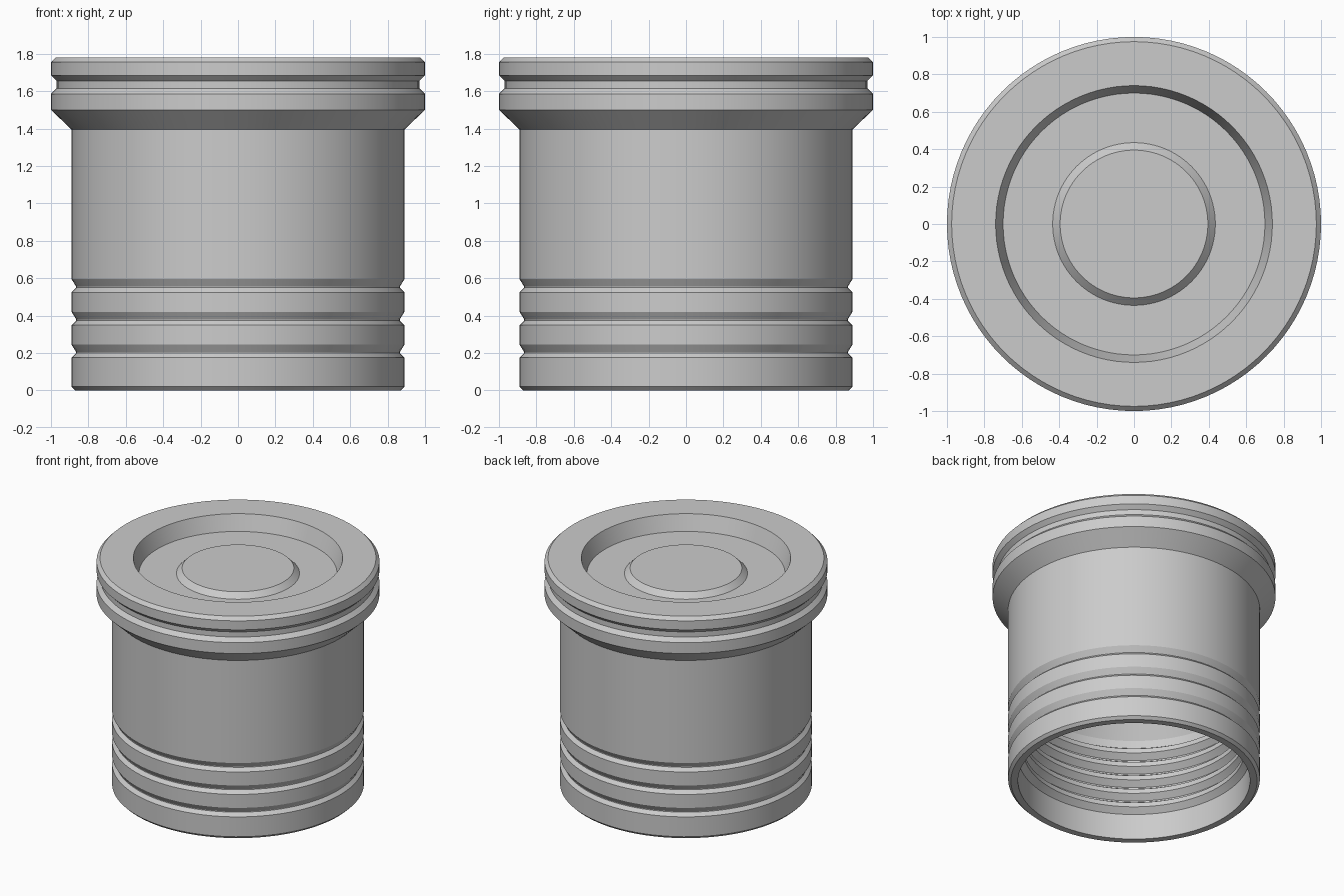
import bpy, bmesh, math

if "Cube" in bpy.data.objects:
    bpy.data.objects.remove(bpy.data.objects["Cube"])

SEGMENTS = 96

metal = bpy.data.materials.new("grey metal")
metal.use_nodes = True
colour = (0.6, 0.6, 0.6, 1)
metal.diffuse_color = colour
metal.node_tree.nodes["Principled BSDF"].inputs["Base Color"].default_value = colour


def lathe(name, profile):
    """Spin a (radius, height) profile around the z axis."""
    bm = bmesh.new()
    verts = [bm.verts.new((r, 0, z)) for r, z in profile]
    edges = [bm.edges.new(pair) for pair in zip(verts, verts[1:])]
    bmesh.ops.spin(bm, geom=verts + edges, cent=(0, 0, 0), axis=(0, 0, 1),
                   angle=math.tau, steps=SEGMENTS, use_duplicate=False)
    bmesh.ops.remove_doubles(bm, verts=bm.verts, dist=0.0005)
    bmesh.ops.recalc_face_normals(bm, faces=bm.faces)
    mesh = bpy.data.meshes.new(name)
    bm.to_mesh(mesh)
    bm.free()
    obj = bpy.data.objects.new(name, mesh)
    bpy.context.collection.objects.link(obj)
    mesh.materials.append(metal)
    bpy.ops.object.select_all(action="DESELECT")
    obj.select_set(True)
    bpy.context.view_layer.objects.active = obj
    bpy.ops.object.shade_smooth_by_angle(angle=math.radians(20))
    return obj


# Inside, from the closed ceiling down past the ribs to the bottom edge
wall, rib = 0.82, 0.78
inside = [(0, 1.2), (0.6, 1.2), (wall, 0.8)]
for i in reversed(range(5)):
    z = 0.2 + i * 0.11
    inside += [(wall, z + 0.1), (rib, z + 0.075), (rib, z + 0.04), (wall, z)]
inside += [(wall, 0)]

# Outer wall with three ring grooves
outside = [(0.87, 0), (0.89, 0.02)]
for z in (0.2, 0.375, 0.55):
    outside += [(0.89, z - 0.025), (0.865, z), (0.865, z + 0.005), (0.89, z + 0.045)]

# Flared collar with one wide groove
collar = [(0.89, 1.395), (1, 1.5), (1, 1.585), (0.97, 1.615),
          (0.97, 1.655), (1, 1.685), (1, 1.755), (0.975, 1.78)]

# Recessed top with a raised centre boss
top = [(0.74, 1.78), (0.7, 1.66), (0.435, 1.66), (0.395, 1.7), (0, 1.7)]

lathe("grooved_cup_body", inside + outside + collar + top)
